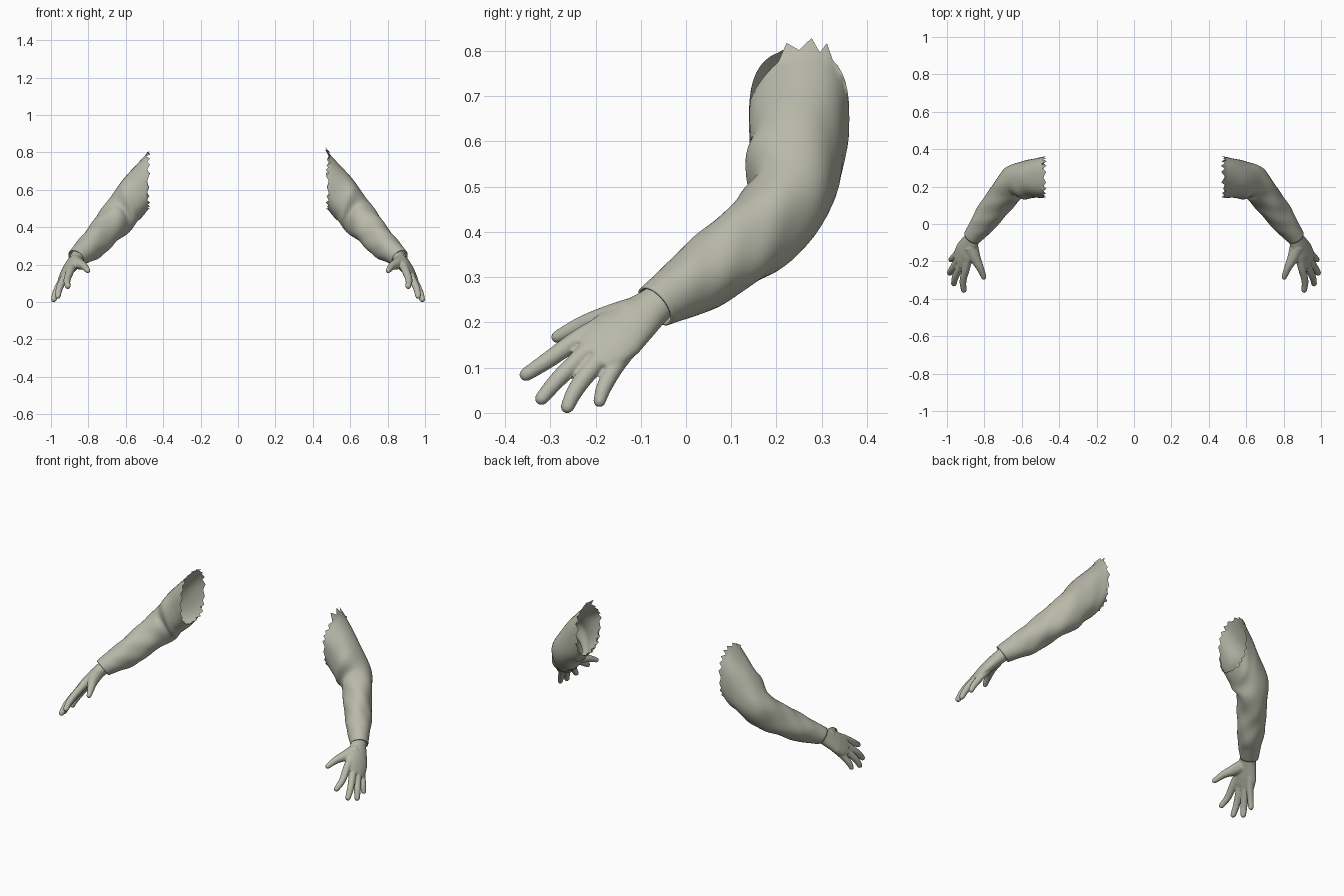
import bpy, bmesh, math, random
from mathutils import Vector

if "Cube" in bpy.data.objects:
    bpy.data.objects.remove(bpy.data.objects["Cube"])

random.seed(4)
UP = Vector((0, 0, 1))
SEG = 40

cloth = bpy.data.materials.new("warm_grey")
cloth.diffuse_color = (0.48, 0.485, 0.40, 1)
cloth.use_nodes = True
cloth.node_tree.nodes["Principled BSDF"].inputs["Base Color"].default_value = cloth.diffuse_color


def ring_point(center, normal, hint, ru, rv, angle, power=1.0):
    """Point on a squarish ellipse facing along normal."""
    n = normal.normalized()
    u = (hint - n * hint.dot(n)).normalized()
    v = u.cross(n)
    c, s = math.cos(angle), math.sin(angle)
    c = math.copysign(abs(c) ** power, c)
    s = math.copysign(abs(s) ** power, s)
    return center + u * c * ru + v * s * rv


def skin(bm, rings, cap):
    """Bridge rings of points into a tube."""
    loops = [[bm.verts.new(p) for p in r] for r in rings]
    k = len(loops[0])
    for a, b in zip(loops, loops[1:]):
        for i in range(k):
            j = (i + 1) % k
            bm.faces.new((a[i], a[j], b[j], b[i]))
    if cap:
        bm.faces.new(loops[0][::-1])
        bm.faces.new(loops[-1])


def finish(bm, name):
    bmesh.ops.recalc_face_normals(bm, faces=bm.faces)
    mesh = bpy.data.meshes.new(name)
    bm.to_mesh(mesh)
    bm.free()
    for p in mesh.polygons:
        p.use_smooth = True
    ob = bpy.data.objects.new(name, mesh)
    bpy.context.collection.objects.link(ob)
    mesh.materials.append(cloth)
    return ob


def spline(rows, t):
    """Catmull-Rom blend through a list of vectors."""
    i = min(int(t), len(rows) - 2)
    f = t - i
    p = [rows[max(0, min(len(rows) - 1, i + d))] for d in (-1, 0, 1, 2)]
    return [0.5 * (2 * b + (c - a) * f + (2 * a - 5 * b + 4 * c - d) * f * f
                   + (3 * b - a - 3 * c + d) * f ** 3) for a, b, c, d in zip(*p)]


# Sleeve: centre, facing, half width, half height, squareness
sleeve_rows = [
    (.48, .25, .65, 1, 0, 0, .111, .152, .75),
    (.53, .246, .592, 1, 0, -.15, .105, .136, .8),
    (.585, .236, .53, 1, -.12, -.4, .099, .113, .88),
    (.64, .218, .460, .8, -.5, -.6, .091, .101, .95),
    (.69, .165, .402, .65, -.7, -.5, .081, .091, 1),
    (.738, .10, .349, .6, -.75, -.55, .077, .083, 1),
    (.785, .035, .300, .6, -.75, -.55, .071, .077, 1),
    (.825, -.018, .267, .6, -.75, -.6, .060, .064, 1),
    (.864, -.068, .236, .5, -.7, -.6, .049, .052, 1),
]


def build_sleeve(name, side, front_drop, spike):
    rings = []
    for k in range((len(sleeve_rows) - 1) * 5 + 1):
        t = k / 5
        r = spline(sleeve_rows, t)
        c, n = Vector(r[:3]), Vector(r[3:6])
        pts = []
        for i in range(SEG):
            a = 2 * math.pi * i / SEG
            # soft lengthwise cloth folds, strongest around the elbow
            amp = 0.003 * math.sin(math.pi * min(t / 7.8, 1))
            fold = amp * (math.sin(1.9 * t + 3 * a) + 0.6 * math.sin(4.4 * t - 4 * a + 1))
            # bunched cloth and crease on the inside of the elbow
            inner = max(0, math.cos(a - .5)) ** 2
            d = fold + inner * (0.010 * math.exp(-((t - 2.1) / .4) ** 2)
                                - 0.014 * math.exp(-((t - 2.9) / .28) ** 2))
            p = ring_point(c, n, n.cross(UP), r[6] + d, r[7] + d, a, r[8])
            # upper front corner of the opening
            if t < 1.5 and math.cos(a) > 0 and math.sin(a) > 0:
                p.z -= front_drop * math.sin(2 * a) * (1 - t / 1.5)
            # torn edge at the open upper end
            if k == 0:
                p.x += random.uniform(-.012, -.002) if i % 2 else random.uniform(.002, .016)
                if i % 2 and 1.3 < a < 2.2:
                    p += Vector((-.004, 0, spike))
            pts.append(p)
        rings.append(pts)
    # Cuff lip turned inward
    c, n = Vector(sleeve_rows[-1][:3]), Vector(sleeve_rows[-1][3:6]).normalized()
    for back, size in ((0, .044), (.02, .042)):
        rings.append([ring_point(c - n * back, n, n.cross(UP), size, size + .002,
                                 2 * math.pi * i / SEG) for i in range(SEG)])
    for loop in rings:
        for p in loop:
            p.x *= side
    bm = bmesh.new()
    skin(bm, rings, False)
    finish(bm, name)


build_sleeve("right_sleeve", 1, .035, .028)
build_sleeve("left_sleeve", -1, 0, .006)

# Hand: palm loft plus tapered fingers, fused into one skin
bm = bmesh.new()
ACROSS = Vector((.045, .07, -.05))
FORWARD = Vector((.045, -.1, -.08))
palm_rows = [
    (.852, -.052, .25, .041, .038), (.866, -.080, .229, .047, .037),
    (.884, -.112, .205, .058, .035), (.905, -.150, .174, .069, .032),
    (.921, -.185, .148, .069, .026), (.934, -.211, .128, .057, .019),
]
skin(bm, [[ring_point(Vector(r[:3]), FORWARD, ACROSS, r[3], r[4], 2 * math.pi * i / 20)
           for i in range(20)] for r in palm_rows], True)


def finger(points, radii):
    pts = [Vector(p) for p in points]
    rows = [tuple(p) + (r,) for p, r in zip(pts, radii)]
    loops = []
    for k in range((len(rows) - 1) * 4 + 1):
        v = spline(rows, k / 4)
        loops.append((Vector(v[:3]), v[3]))
    tip, rad = loops[-1]
    way = (pts[-1] - pts[-2]).normalized()
    for ang in (.5, 1.0, 1.4):
        loops.append((tip + way * rad * math.sin(ang), rad * math.cos(ang)))
    result = []
    for k, (p, r) in enumerate(loops):
        a, b = loops[max(k - 1, 0)][0], loops[min(k + 1, len(loops) - 1)][0]
        result.append([ring_point(p, b - a, ACROSS, r, r, 2 * math.pi * i / 12)
                       for i in range(12)])
    skin(bm, result, True)


SIZES = (.024, .0215, .019, .0155)
finger([(.883, -.17, .2), (.898, -.237, .164), (.914, -.303, .118), (.910, -.353, .085)], SIZES)
finger([(.900, -.16, .19), (.925, -.218, .137), (.954, -.280, .077), (.963, -.319, .032)], SIZES)
finger([(.908, -.14, .172), (.940, -.192, .117), (.971, -.240, .057), (.985, -.262, .014)], SIZES)
finger([(.908, -.11, .165), (.942, -.154, .105), (.968, -.181, .057), (.979, -.191, .026)],
       (.022, .0195, .0175, .0140))
# Thumb with its fleshy base
finger([(.872, -.12, .215), (.851, -.178, .205), (.824, -.232, .192), (.803, -.284, .168)],
       (.040, .031, .021, .0145))
hand = finish(bm, "hand")
fuse = hand.modifiers.new("fuse", 'REMESH')
fuse.mode = 'VOXEL'
fuse.voxel_size = 0.004
fuse.use_smooth_shade = True
soft = hand.modifiers.new("soften", 'SMOOTH')
soft.factor = 0.5
soft.iterations = 6
hand.modifiers.new("other_side", 'MIRROR')
